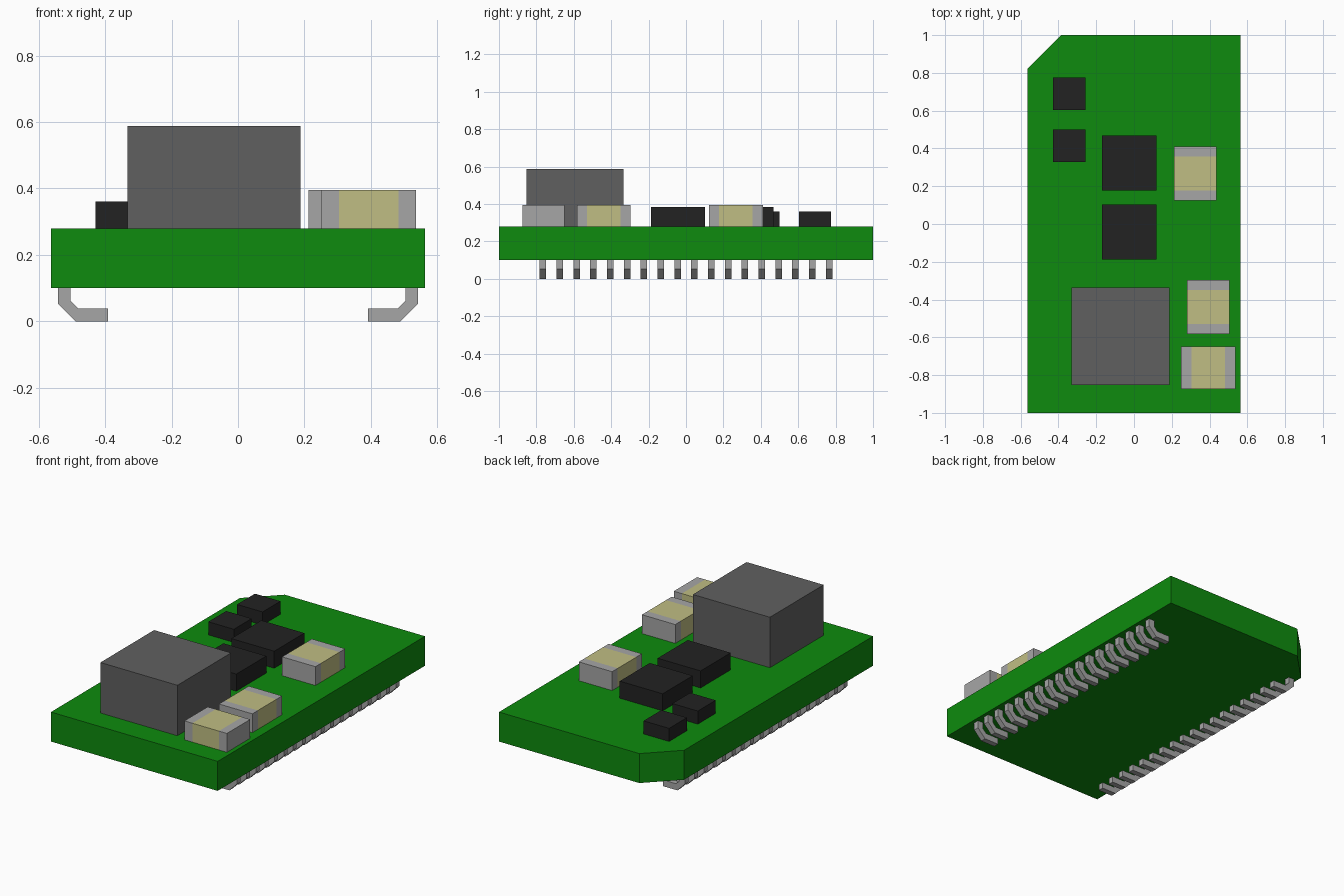
import bpy, bmesh
from mathutils import Vector

if "Cube" in bpy.data.objects:
    bpy.data.objects.remove(bpy.data.objects["Cube"], do_unlink=True)


def linear(c):
    c /= 255
    return c / 12.92 if c <= 0.04045 else ((c + 0.055) / 1.055) ** 2.4


def material(name, rgb):
    m = bpy.data.materials.new(name)
    m.use_nodes = True
    col = (*[linear(c) for c in rgb], 1)
    m.diffuse_color = col
    m.node_tree.nodes["Principled BSDF"].inputs["Base Color"].default_value = col
    return m


GREEN = material("board green", (14, 139, 14))
BLACK = material("chip black", (34, 34, 34))
GREY = material("inductor grey", (96, 96, 96))
METAL = material("tinned metal", (166, 166, 166))
TAN = material("ceramic tan", (192, 190, 131))


def finish(name, bm, *mats):
    bmesh.ops.recalc_face_normals(bm, faces=bm.faces[:])
    me = bpy.data.meshes.new(name)
    bm.to_mesh(me)
    bm.free()
    for m in mats:
        me.materials.append(m)
    ob = bpy.data.objects.new(name, me)
    bpy.context.collection.objects.link(ob)
    return ob


def prism(bm, points, offset):
    """Extrude a closed polygon along an offset vector."""
    face = bm.faces.new([bm.verts.new(p) for p in points])
    ext = bmesh.ops.extrude_face_region(bm, geom=[face], use_keep_orig=True)
    moved = [v for v in ext["geom"] if isinstance(v, bmesh.types.BMVert)]
    bmesh.ops.translate(bm, verts=moved, vec=offset)


def box(x0, x1, y0, y1, z0, z1):
    bm = bmesh.new()
    prism(bm, [(x0, y0, z0), (x1, y0, z0), (x1, y1, z0), (x0, y1, z0)], (0, 0, z1 - z0))
    return bm


BOTTOM, TOP = 0.10, 0.28
W = 0.563

# Circuit board with one clipped corner
bm = bmesh.new()
outline = [(-W, -1), (W, -1), (W, 1), (-0.385, 1), (-W, 0.822)]
prism(bm, [(x, y, BOTTOM) for x, y in outline], (0, 0, TOP - BOTTOM))
finish("circuit_board", bm, GREEN)

# Inductor block and chips
finish("inductor", box(-0.332, 0.188, -0.853, -0.335, TOP, 0.588), GREY)
for name, x, y, size, top in [
    ("large_chip_back", -0.025, 0.323, 0.29, 0.384),
    ("large_chip_front", -0.025, -0.043, 0.29, 0.384),
    ("small_chip_back", -0.343, 0.69, 0.172, 0.36),
    ("small_chip_front", -0.343, 0.413, 0.172, 0.36),
]:
    h = size / 2
    finish(name, box(x - h, x + h, y - h, y + h, TOP, top), BLACK)


# Capacitors: tan body with metal ends, cut across the long axis
def capacitor(name, x, y, axis):
    half = [0.1125, 0.1125]
    half[axis] = 0.1435
    bm = box(x - half[0], x + half[0], y - half[1], y + half[1], TOP, 0.395)
    centre = Vector((x, y, TOP))
    direction = Vector((1, 0, 0)) if axis == 0 else Vector((0, 1, 0))
    band = 0.0895
    for s in (-1, 1):
        bmesh.ops.bisect_plane(bm, geom=bm.verts[:] + bm.edges[:] + bm.faces[:],
                               plane_co=centre + direction * band * s, plane_no=direction)
    for f in bm.faces:
        d = abs((f.calc_center_median() - centre).dot(direction))
        f.material_index = 1 if d < band else 0
    finish(name, bm, METAL, TAN)


capacitor("capacitor_back", 0.324, 0.267, 1)
capacitor("capacitor_middle", 0.392, -0.439, 1)
capacitor("capacitor_front", 0.393, -0.761, 0)

# Two rows of bent pins, feet turned inward
pin_profile = [(0.542, BOTTOM), (0.504, BOTTOM), (0.504, 0.062), (0.480, 0.038),
               (0.392, 0.038), (0.392, 0), (0.489, 0), (0.542, 0.053)]
PINS, SPAN, PIN_WIDTH = 18, 1.53, 0.034
for side, sign in (("left", 1), ("right", -1)):
    bm = bmesh.new()
    for i in range(PINS):
        y = -SPAN / 2 + SPAN * i / (PINS - 1) - PIN_WIDTH / 2
        prism(bm, [(sign * x, y, z) for x, z in pin_profile], (0, PIN_WIDTH, 0))
    finish(side + "_pin_row", bm, METAL)
